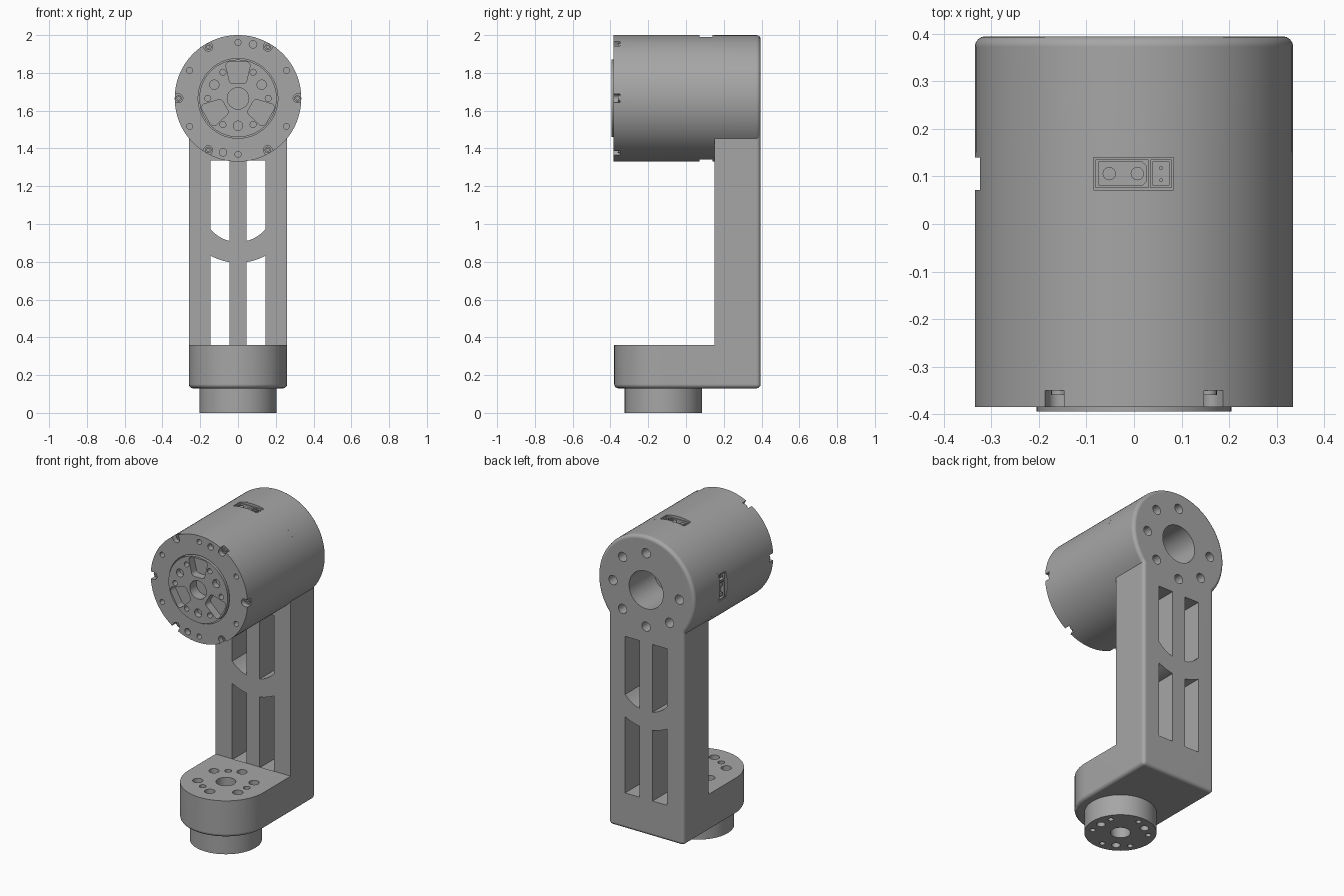
import bpy, bmesh, math
from math import sin, cos, pi, radians
from mathutils import Matrix

cube = bpy.data.objects.get("Cube")
if cube:
    bpy.data.objects.remove(cube, do_unlink=True)

grey = bpy.data.materials.new("machined grey")
grey.use_nodes = True
grey.diffuse_color = (0.38, 0.38, 0.38, 1)
grey.node_tree.nodes["Principled BSDF"].inputs["Base Color"].default_value = (0.38, 0.38, 0.38, 1)

AXIS_Z = 1.665      # height of the motor axis
FOOT_Y = -0.12      # centre of the foot flange
R = 0.335           # motor radius
W = 0.26            # half width of arm and foot
BACK = 0.395
JOIN = 0.15         # where motor and arm meet
BOTTOM, TOP = 0.13, 0.36
parts = []


def arc(cx, cy, r, a0=0, a1=360, n=32):
    """Points on an arc; a full circle leaves out the repeated end point."""
    count = n if a1 - a0 == 360 else n + 1
    return [(cx + r * cos(radians(a0 + (a1 - a0) * i / n)),
             cy + r * sin(radians(a0 + (a1 - a0) * i / n))) for i in range(count)]


def rect(x0, x1, y0, y1):
    return [(x0, y0), (x1, y0), (x1, y1), (x0, y1)]


def turn(pts, deg, cx, cy):
    c, s = cos(radians(deg)), sin(radians(deg))
    return [(cx + x * c - y * s, cy + x * s + y * c) for x, y in pts]


def ring(cx, cy, radius, r, angles, n=16):
    return [arc(cx + radius * cos(radians(a)), cy + radius * sin(radians(a)), r, n=n) for a in angles]


def prism(bm, pts, lo, hi, axis):
    """Extrude a flat outline along y or z."""
    place = (lambda p, h: (p[0], h, p[1])) if axis == "y" else (lambda p, h: (p[0], p[1], h))
    a = [bm.verts.new(place(p, lo)) for p in pts]
    b = [bm.verts.new(place(p, hi)) for p in pts]
    bm.faces.new(a)
    bm.faces.new(b[::-1])
    for i in range(len(pts)):
        j = (i + 1) % len(pts)
        bm.faces.new((a[i], b[i], b[j], a[j]))


def solid(name, prisms, axis, matrix=None, bevel=None, keep=True):
    """Make one object from (outline, low, high) prisms, with an edge rule for rounding."""
    bm = bmesh.new()
    for pts, lo, hi in prisms:
        prism(bm, pts, lo, hi, axis)
    bmesh.ops.recalc_face_normals(bm, faces=bm.faces)
    if bevel:
        edges = [e for e in bm.edges if bevel(e.verts[0].co, e.verts[1].co)]
        bmesh.ops.bevel(bm, geom=edges, offset=0.022, segments=4, profile=0.5,
                        affect="EDGES", clamp_overlap=False)
    if matrix:
        bm.transform(matrix)
    mesh = bpy.data.meshes.new(name)
    bm.to_mesh(mesh)
    bm.free()
    mesh.materials.append(grey)
    ob = bpy.data.objects.new(name, mesh)
    bpy.context.scene.collection.objects.link(ob)
    if keep:
        parts.append(ob)
    return ob


def cut(ob, prisms, axis, matrix=None):
    cutter = solid("cutter", prisms, axis, matrix, keep=False)
    cutter.hide_render = True
    mod = ob.modifiers.new("cut", "BOOLEAN")
    mod.operation, mod.solver, mod.object = "DIFFERENCE", "EXACT", cutter
    bpy.context.view_layer.update()
    mesh = bpy.data.meshes.new_from_object(ob.evaluated_get(bpy.context.evaluated_depsgraph_get()))
    ob.modifiers.clear()
    ob.data = mesh
    bpy.data.objects.remove(cutter, do_unlink=True)


def near(a, b, i, value):
    return abs(a[i] - value) < 1e-4 and abs(b[i] - value) < 1e-4


sixths = range(0, 360, 60)
thirds = range(0, 360, 120)

# Upright arm with a round motor seat at the top
side = math.degrees(math.acos(W / R))
outline = arc(0, AXIS_Z, R, -side, 180 + side, 72) + [(-W, BOTTOM), (W, BOTTOM)]
arm = solid("upright_arm", [(outline, JOIN, BACK)], "y",
            bevel=lambda a, b: near(a, b, 1, BACK) or
            (near(a, b, 2, BOTTOM) and abs(a.x - b.x) < 1e-4))
# Four windows split by a curved brace
windows = []
for s in (-1, 1):
    xs = [0.045 + 0.1 * i / 8 for i in range(9)]
    low = [(s * x, 1.095 - math.sqrt(0.30 ** 2 - x * x)) for x in xs]
    high = [(s * x, 1.095 - math.sqrt(0.19 ** 2 - x * x)) for x in xs]
    windows.append(low + [(s * 0.145, 0.355), (s * 0.045, 0.355)])
    windows.append(high + [(s * 0.145, 1.335), (s * 0.045, 1.335)])
cut(arm, [(w, 0, 0.6) for w in windows], "y")
bolts = ring(0, AXIS_Z, 0.23, 0.029, [a for a in range(0, 360, 45) if a != 135], 20)
cut(arm, [(arc(0, AXIS_Z, 0.118, n=48), 0.1, 0.6)] + [(b, 0.25, 0.6) for b in bolts], "y")

# Foot reaching forward with a rounded end
foot_outline = arc(0, FOOT_Y, W, 180, 360, 40) + [(W, JOIN), (-W, JOIN)]
foot = solid("foot", [(foot_outline, BOTTOM, TOP)], "z",
             bevel=lambda a, b: near(a, b, 2, BOTTOM) and not near(a, b, 1, JOIN))
holes = ring(0, FOOT_Y, 0.16, 0.03, range(30, 390, 60)) + ring(0, FOOT_Y, 0.145, 0.02, thirds)
cut(foot, [(arc(0, FOOT_Y, 0.057), 0.15, 0.5)] + [(h, 0.22, 0.5) for h in holes], "z")

# Round flange under the foot
base = solid("base_flange", [(arc(0, FOOT_Y, 0.205, n=72), 0, BOTTOM + 0.005)], "z")
holes = ring(0, FOOT_Y, 0.16, 0.016, range(30, 390, 60)) + ring(0, FOOT_Y, 0.145, 0.025, thirds)
cut(base, [(arc(0, FOOT_Y, 0.057), -0.1, 0.1)] + [(h, -0.1, 0.05) for h in holes], "z")

# Motor barrel with face recess, edge notches and face holes
motor = solid("motor_body", [(arc(0, AXIS_Z, R, n=112), -0.385, JOIN)], "y")
cut(motor, [(arc(0, AXIS_Z, 0.211, n=72), -0.6, -0.31)], "y")
slot = arc(0.315, 0, 0.023, 90, 270, 12) + [(0.4, -0.023), (0.4, 0.023)]
cut(motor, [(turn(slot, a, 0, AXIS_Z), -0.6, -0.35) for a in sixths], "y")
face_holes = ring(0, AXIS_Z, 0.296, 0.016, range(30, 390, 60))
face_holes += ring(0, AXIS_Z, 0.297, 0.02, (74.5, 254.5))
cut(motor, [(h, -0.6, -0.35) for h in face_holes if True], "y")

# Socket screws sitting in the notches
screws = solid("notch_screws", [(h, -0.36, -0.345) for h in ring(0, AXIS_Z, 0.315, 0.017, sixths)], "y")
cut(screws, [(h, -0.4, -0.352) for h in ring(0, AXIS_Z, 0.315, 0.009, sixths, 6)], "y")

# Output flange with three rounded pockets
flange = solid("output_flange", [(arc(0, AXIS_Z, 0.205, n=72), -0.395, -0.308)], "y")
pocket = (arc(0.1, 0.025, 0.022, 90, 180, 5) + arc(0.1, -0.025, 0.022, 180, 270, 5)
          + arc(0.172, -0.042, 0.022, 270, 360, 5) + arc(0.172, 0.042, 0.022, 0, 90, 5))
holes = ring(0, AXIS_Z, 0.16, 0.016, sixths) + ring(0, AXIS_Z, 0.145, 0.025, range(30, 390, 120))
cut(flange, [(arc(0, AXIS_Z, 0.057), -0.6, -0.33)]
    + [(turn(pocket, a, 0, AXIS_Z), -0.6, -0.345) for a in (90, 210, 330)]
    + [(h, -0.6, -0.36) for h in holes], "y")

# Cable sockets on the top, bottom and one side of the barrel
for where, angle in (("top", 0), ("side", -90), ("bottom", 180)):
    spin = Matrix.Translation((0, 0, AXIS_Z)) @ Matrix.Rotation(radians(angle), 4, "Y")
    cut(motor, [(rect(-0.085, 0.083, 0.072, 0.14), 0.29, 0.4)], "z", spin)
    shell = solid(where + "_socket", [(rect(-0.081, 0.031, 0.076, 0.136), 0.285, 0.322),
                                      (rect(0.035, 0.079, 0.076, 0.136), 0.285, 0.322)], "z", spin)
    plug = [(-0.075, 0.082), (0.018, 0.082), (0.026, 0.09), (0.026, 0.122), (0.018, 0.13), (-0.075, 0.13)]
    cut(shell, [(plug, 0.3, 0.4), (rect(0.04, 0.074, 0.081, 0.131), 0.3, 0.4)], "z", spin)
    pins = [arc(x, 0.106, 0.014, n=20) for x in (-0.052, 0.007)]
    pins += [arc(0.057, y, 0.004, n=8) for y in (0.092, 0.118)]
    solid(where + "_socket_pins", [(p, 0.295, 0.318) for p in pins], "z", spin)

# Smooth curved walls, keep corners crisp
for ob in bpy.context.selected_objects:
    ob.select_set(False)
for ob in parts:
    ob.select_set(True)
    bpy.context.view_layer.objects.active = ob
bpy.ops.object.shade_smooth_by_angle(angle=radians(30))
for ob in parts:
    mod = ob.modifiers.new("even shading", "WEIGHTED_NORMAL")
    mod.keep_sharp = True
